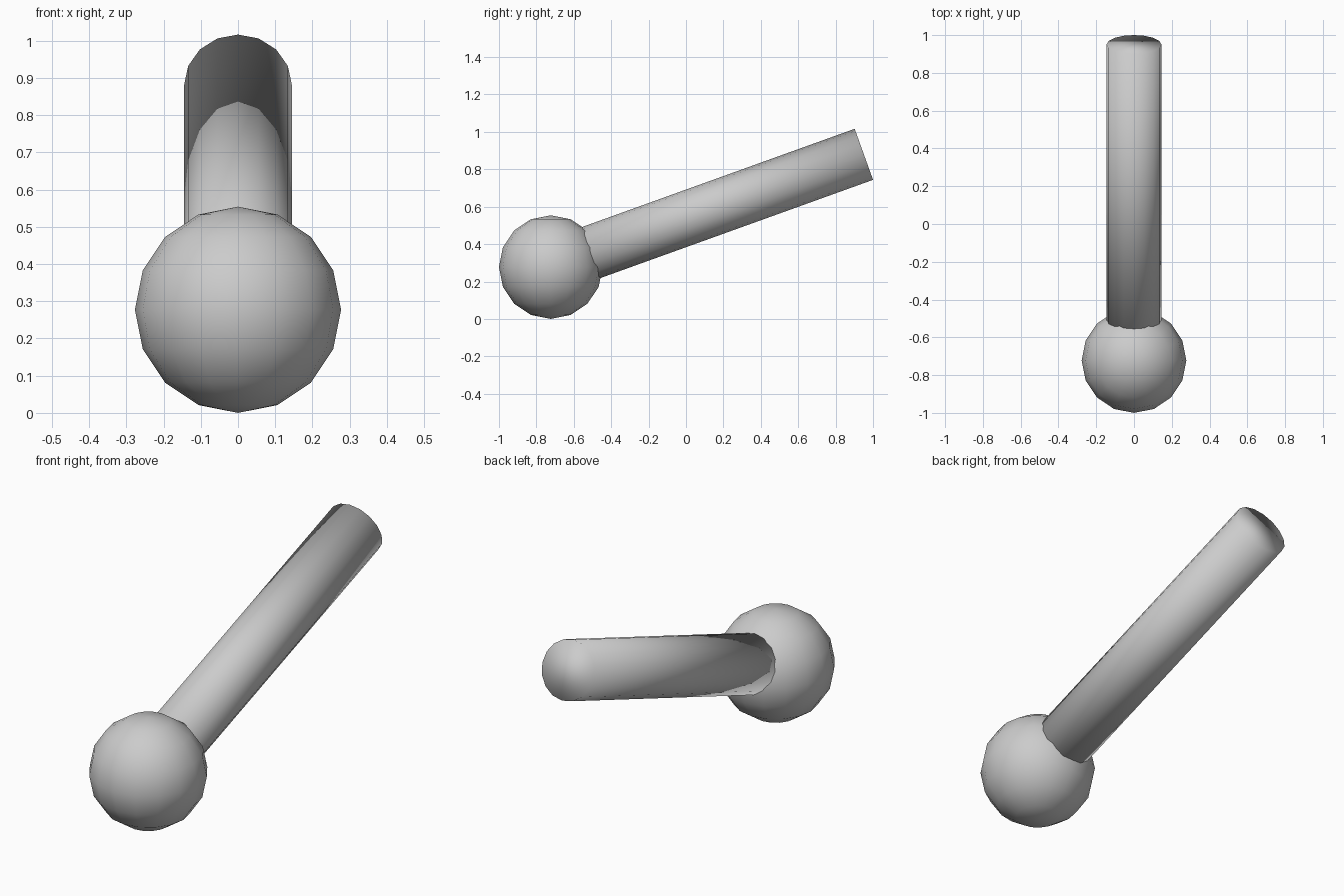
import bpy
from mathutils import Vector

if "Cube" in bpy.data.objects:
    bpy.data.objects.remove(bpy.data.objects["Cube"])

BALL_R = 0.277
ROD_R = 0.145
ball_centre = Vector((0, -0.723, BALL_R))
rod_end = Vector((0, 0.951, 0.88))

# Ball: low-poly sphere with its poles on z
bpy.ops.mesh.primitive_uv_sphere_add(segments=16, ring_count=8, radius=BALL_R,
                                     location=ball_centre)
ball = bpy.context.object
ball.name = "ball"
bpy.ops.object.shade_smooth()

# Rod: 16-sided capped cylinder rising from the ball's centre to the back
axis = rod_end - ball_centre
bpy.ops.mesh.primitive_cylinder_add(vertices=16, radius=ROD_R, depth=axis.length,
                                    location=(ball_centre + rod_end) / 2)
rod = bpy.context.object
rod.name = "rod"
tilt = Vector((0, 0, 1)).angle(axis)
rod.rotation_euler = (-tilt, 0, 0)
bpy.ops.object.shade_smooth()
